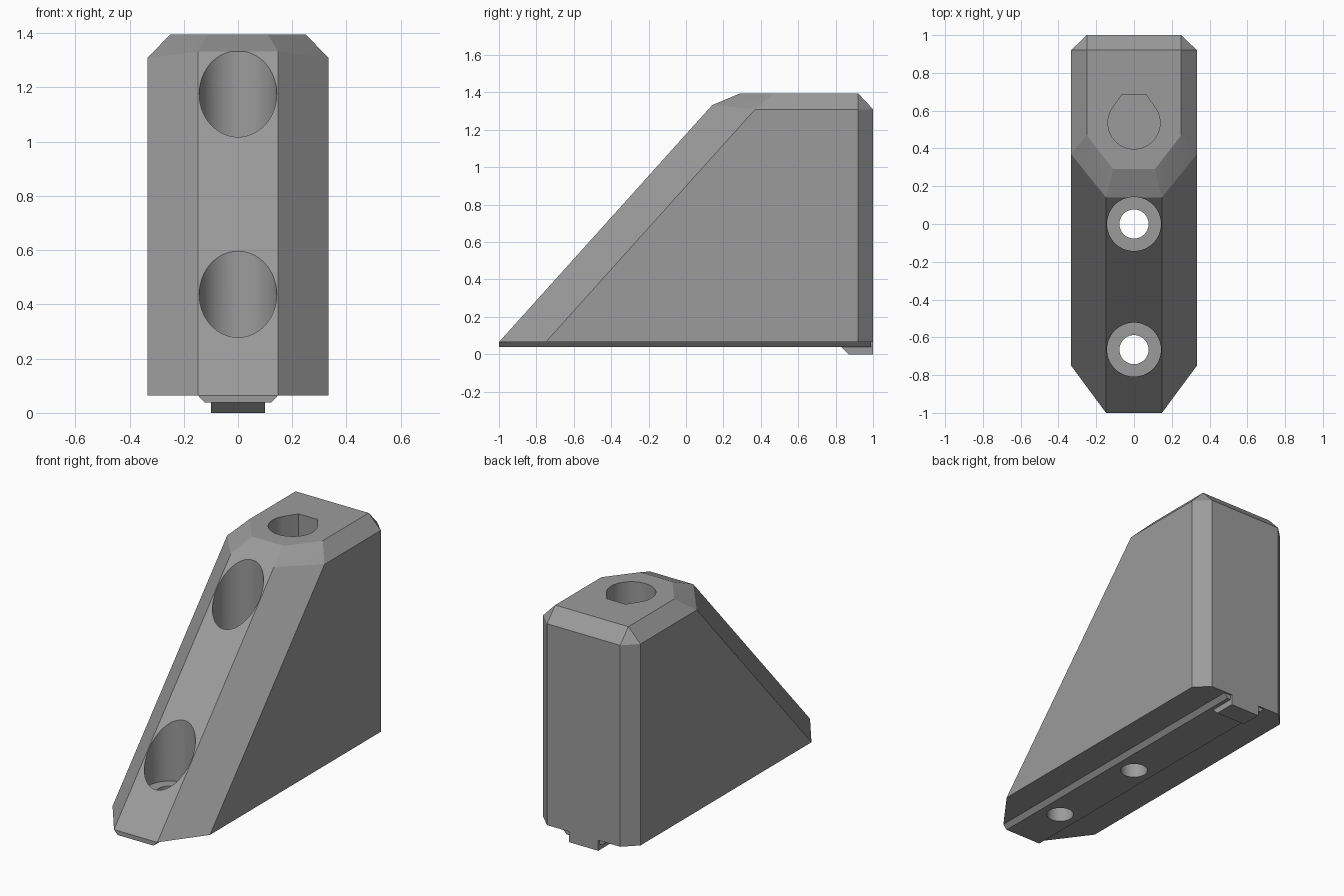
import bpy, bmesh, math

if "Cube" in bpy.data.objects:
    bpy.data.objects.remove(bpy.data.objects["Cube"])

grey = bpy.data.materials.new("plain grey")
grey.diffuse_color = (0.33, 0.33, 0.33, 1)
grey.use_nodes = True
grey.node_tree.nodes["Principled BSDF"].inputs["Base Color"].default_value = grey.diffuse_color


def make(name, bm):
    bmesh.ops.recalc_face_normals(bm, faces=bm.faces)
    me = bpy.data.meshes.new(name)
    bm.to_mesh(me)
    bm.free()
    me.materials.append(grey)
    ob = bpy.data.objects.new(name, me)
    bpy.context.collection.objects.link(ob)
    return ob


def hull(name, half):
    """Convex block from points on the +x side, mirrored across x."""
    bm = bmesh.new()
    for x, y, z in half:
        bm.verts.new((x, y, z))
        bm.verts.new((-x, y, z))
    bmesh.ops.convex_hull(bm, input=bm.verts[:])
    bmesh.ops.dissolve_limit(bm, angle_limit=math.radians(1),
                             verts=bm.verts[:], edges=bm.edges[:])
    return make(name, bm)


def prism(name, outline, z0, z1):
    bm = bmesh.new()
    face = bm.faces.new([bm.verts.new((x, y, z0)) for x, y in outline])
    ext = bmesh.ops.extrude_face_region(bm, geom=[face])
    for v in ext["geom"]:
        if isinstance(v, bmesh.types.BMVert):
            v.co.z = z1
    return make(name, bm)


def arc(r, cy, a0=0, a1=360, n=64):
    return [(r * math.cos(math.radians(a0 + (a1 - a0) * i / n)),
             cy + r * math.sin(math.radians(a0 + (a1 - a0) * i / n)))
            for i in range(n + (a1 - a0 < 360))]


def combine(target, other, operation):
    mod = target.modifiers.new(operation, 'BOOLEAN')
    mod.operation, mod.object, mod.solver = operation, other, 'EXACT'
    bpy.context.view_layer.objects.active = target
    bpy.ops.object.modifier_apply(modifier=mod.name)
    bpy.data.objects.remove(other)


# Wedge body with chamfered edges
B, S, T = 0.065, 1.31, 1.395
bracket = hull("angle_bracket", [
    (0.148, -1, B), (0.333, -0.75, B), (0.333, 0.92, B), (0.25, 1, B),
    (0.148, 0.14, 1.332), (0.333, 0.37, S), (0.333, 0.92, S), (0.25, 1, S),
    (0.11, 0.29, T), (0.25, 0.47, T), (0.25, 0.92, T)])

# Bevelled slot rib along the underside
combine(bracket, hull("slot_rib", [
    (0.148, -1, B), (0.148, 0.99, B), (0.123, -1, 0.038), (0.123, 0.99, 0.038),
    (0.14, -0.9, 0.1), (0.14, 0.95, 0.1)]), 'UNION')

# Locating tab at the back of the underside
combine(bracket, hull("locating_tab", [
    (0.1, 0.83, 0.038), (0.1, 0.87, 0), (0.1, 1, 0), (0.1, 1, B),
    (0.1, 0.95, 0.1), (0.1, 0.83, 0.1)]), 'UNION')

# Counterbored screw holes through the sloping face
for y in (-0.665, 0.0):
    combine(bracket, prism("counterbore", arc(0.143, y), 0.21, 2), 'DIFFERENCE')
    combine(bracket, prism("screw_bore", arc(0.077, y), -0.5, 0.5), 'DIFFERENCE')

# Blind hole in the top with a flattened teardrop outline
teardrop = arc(0.138, 0.535, 150, 390) + [(0.065, 0.685), (-0.065, 0.685)]
combine(bracket, prism("top_hole", teardrop, 0.45, 2), 'DIFFERENCE')

# Smooth bores, sharp edges
bpy.ops.object.select_all(action='DESELECT')
bracket.select_set(True)
bpy.context.view_layer.objects.active = bracket
bpy.ops.object.shade_smooth_by_angle(angle=math.radians(15))
